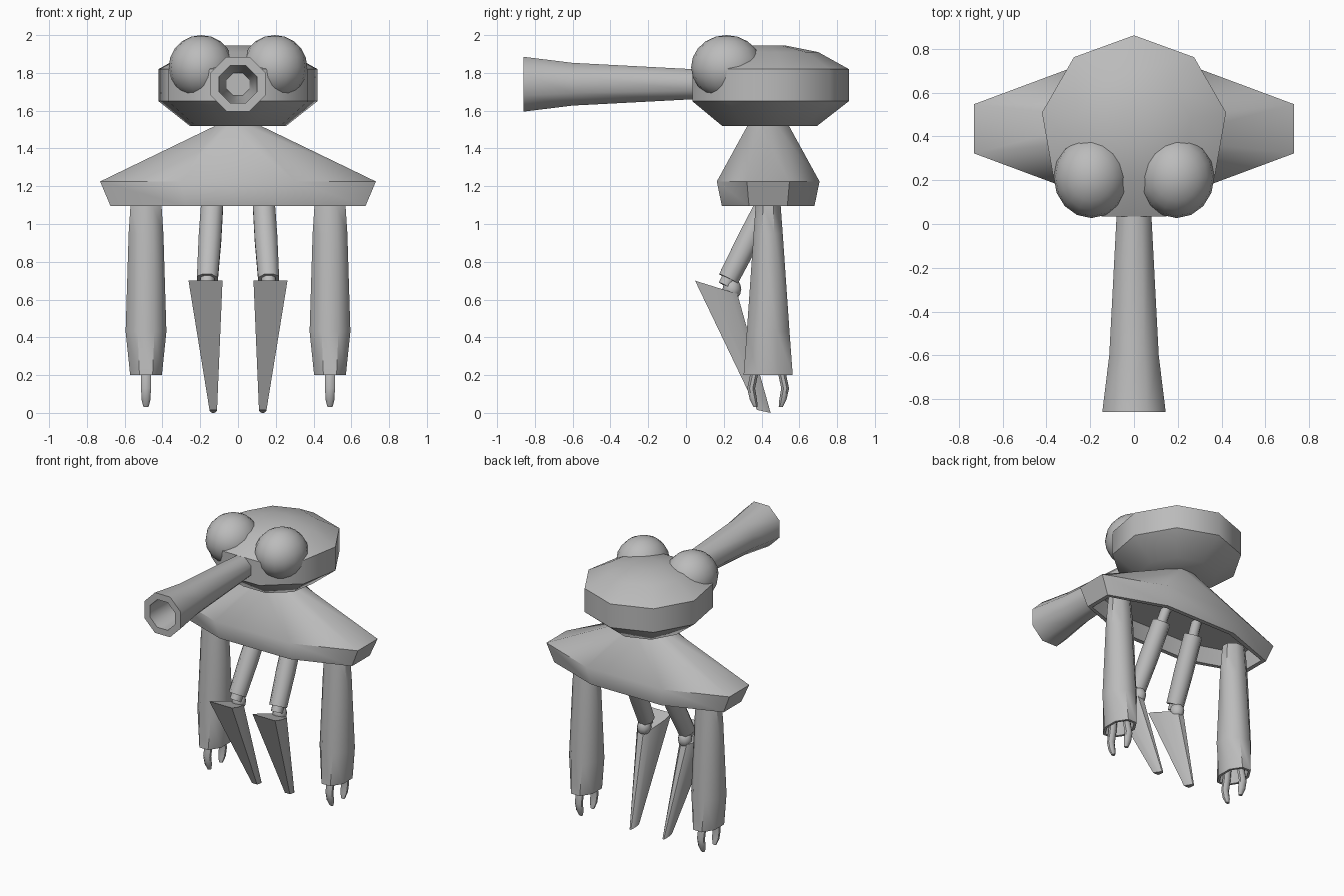
import bpy, bmesh, math
from mathutils import Vector

if "Cube" in bpy.data.objects:
    bpy.data.objects.remove(bpy.data.objects["Cube"])

GREY = bpy.data.materials.new("plain grey")
GREY.diffuse_color = (0.5, 0.5, 0.5, 1)
GREY.use_nodes = True
GREY.node_tree.nodes["Principled BSDF"].inputs["Base Color"].default_value = GREY.diffuse_color
X, Y, Z = Vector((1, 0, 0)), Vector((0, 1, 0)), Vector((0, 0, 1))
CY = 0.435  # y of the body axis


def finish(name, bm, angle=50):
    bmesh.ops.recalc_face_normals(bm, faces=bm.faces)
    me = bpy.data.meshes.new(name)
    bm.to_mesh(me)
    bm.free()
    me.materials.append(GREY)
    ob = bpy.data.objects.new(name, me)
    bpy.context.collection.objects.link(ob)
    bpy.ops.object.select_all(action='DESELECT')
    ob.select_set(True)
    bpy.context.view_layer.objects.active = ob
    bpy.ops.object.shade_smooth_by_angle(angle=math.radians(angle))
    return ob


def ring(c, u, v, ru, rv, n=8, phase=None):
    """Polygon ring; by default a flat side faces +u."""
    phase = math.pi / n if phase is None else phase
    return [Vector(c) + u * ru * math.cos(phase + 2 * math.pi * i / n)
            + v * rv * math.sin(phase + 2 * math.pi * i / n) for i in range(n)]


def loft(name, rings, angle=50):
    bm = bmesh.new()
    rows = [[bm.verts.new(p) for p in r] for r in rings]
    for a, b in zip(rows, rows[1:]):
        for i in range(len(a)):
            j = (i + 1) % len(a)
            bm.faces.new((a[i], a[j], b[j], b[i]))
    bm.faces.new(rows[0])
    bm.faces.new(rows[-1])
    return finish(name, bm, angle)


def ball(name, c, radii, u=16, v=10):
    bm = bmesh.new()
    bmesh.ops.create_uvsphere(bm, u_segments=u, v_segments=v, radius=1)
    for p in bm.verts:
        p.co = Vector([c[i] + p.co[i] * radii[i] for i in range(3)])
    return finish(name, bm, 60)


OCT = 1 / math.cos(math.pi / 8)  # flat-to-flat half width -> corner radius

# Nine-sided head
loft("head", [ring((0, CY, z), X, Y, r, r, 9, math.pi / 2) for z, r in
              ((1.52, .26), (1.65, .427), (1.82, .427), (1.91, .265), (1.945, .09))])

# Hollow trumpet snout
loft("snout", [ring((0, y, 1.74), X, Z, r * OCT, r * OCT) for y, r in
               ((.15, .075), (.03, .08), (-.6, .113), (-.86, .145),
                (-.86, .10), (-.6, .088), (-.1, .06))])

# Wide shoulder cape, hollow underneath
loft("shoulder_cape", [ring((0, CY, z), X, Y, rx * OCT, ry * OCT) for z, rx, ry in
                       ((1.56, .06, .09), (1.52, .12, .11), (1.225, .73, .272),
                        (1.095, .675, .245), (1.095, .645, .215), (1.21, .62, .20))])

for s, side in ((-1, "right"), (1, "left")):
    # Bulging eye
    ball(side + "_eye", (s * .195, .215, 1.83), (.172, .188, .17))

    # Arm sleeve, open at the cuff
    ax = s * .487
    loft(side + "_arm", [ring((ax, CY, z), X, Y, rx * OCT, ry * OCT) for z, rx, ry in
                         ((1.17, .075, .06), (1.1, .082, .066), (.95, .092, .077),
                          (.43, .108, .113), (.2, .084, .13),
                          (.2, .068, .112), (.30, .065, .09))])

    # Pair of curved claws facing each other
    for d, end in ((-1, "front"), (1, "back")):
        loft(f"{side}_{end}_claw",
             [ring((ax, CY + d * o, z), X, Y, r, r * .8) for o, z, r in
              ((.06, .32, .028), (.075, .2, .028), (.09, .13, .028),
               (.078, .07, .026), (.066, .03, .014))])

    # Thigh with a narrow hip pin
    hip, knee = Vector((s * .135, .44, 1.13)), Vector((s * .162, .225, .71))
    d = (hip - knee).normalized()
    v = d.cross(X).normalized()
    u = v.cross(d)
    loft(side + "_thigh", [ring(p, u, v, r, r) for p, r in
                           ((knee, .06), (knee.lerp(hip, .5), .065), (hip, .063),
                            (hip, .035), (hip + d * .1, .035))])

    # Knee joint
    loft(side + "_knee_pin", [ring(knee + d * t, u, v, .04, .04)
                              for t in (.03, -.04)])
    ball(side + "_knee", (s * .163, .243, .655), (.048, .05, .058), 10, 6)

    # Tapered shin: flat front, rounded back
    sect = ((-1, -1), (1, -1), (.95, -.3), (.6, .65), (.25, 1), (-.25, 1), (-.6, .65), (-.95, -.3))
    rows = []
    for c, w, h, drop in (((s * .172, .16, .665), .09, .112, .035),
                          ((s * .131, .412, .008), .02, .036, .008)):
        rows.append([Vector((c[0] + a * w, c[1] + b * h, c[2] - b * drop)) for a, b in sect])
    loft(side + "_shin", rows, 40)
